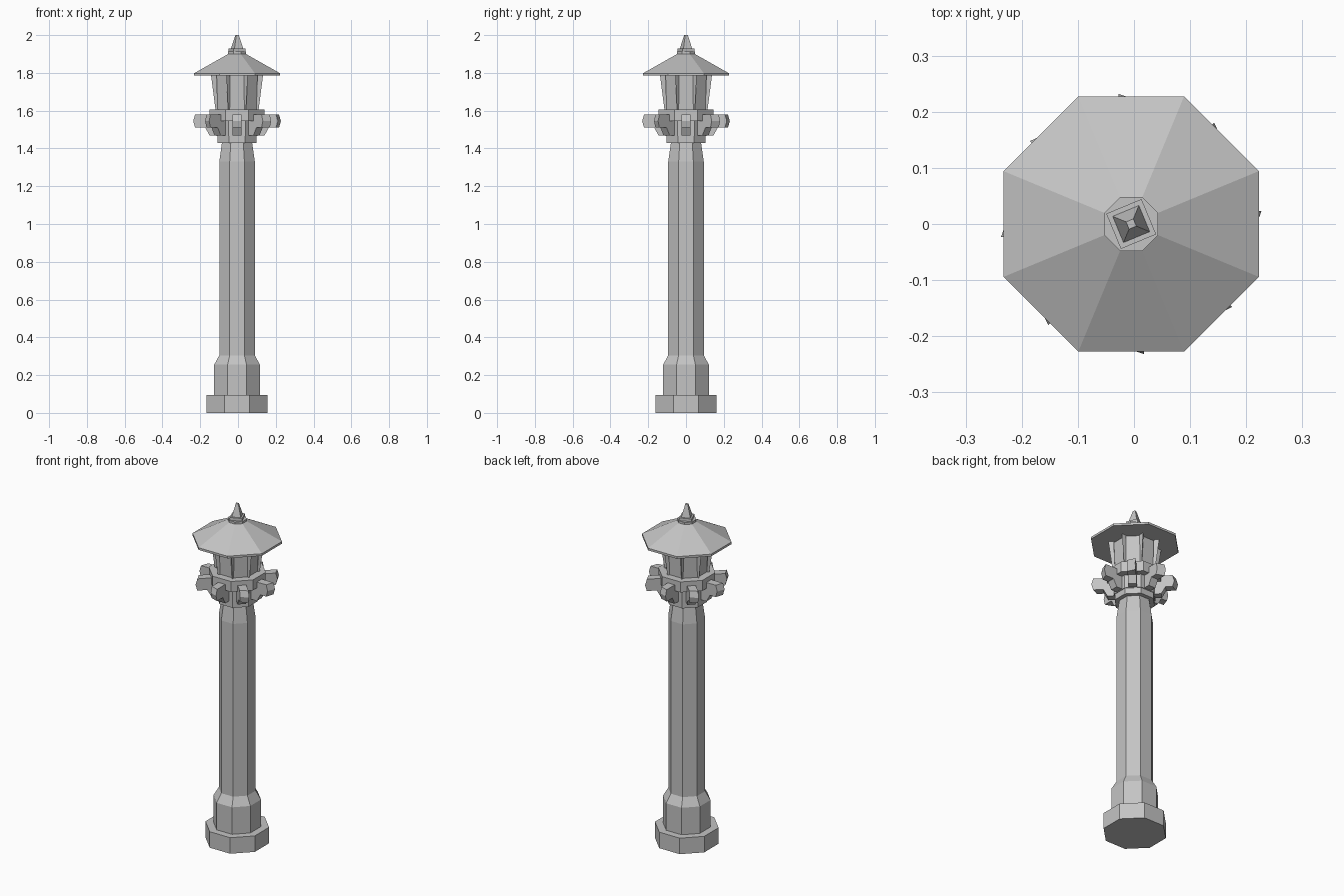
import bpy, bmesh, math
from mathutils import Matrix, Vector

cube = bpy.data.objects.get("Cube")
if cube:
    bpy.data.objects.remove(cube)

CX = -0.005

stone = bpy.data.materials.new("grey stone")
stone.use_nodes = True
GREY = (0.55, 0.55, 0.55, 1)
stone.diffuse_color = GREY
stone.node_tree.nodes["Principled BSDF"].inputs["Base Color"].default_value = GREY


def finish(bm, name):
    bmesh.ops.recalc_face_normals(bm, faces=bm.faces)
    mesh = bpy.data.meshes.new(name)
    bm.to_mesh(mesh)
    bm.free()
    mesh.materials.append(stone)
    obj = bpy.data.objects.new(name, mesh)
    obj.location.x = CX
    bpy.context.collection.objects.link(obj)
    return obj


def stack(bm, profile, sides=8):
    """Stack polygon rings from (apothem, height) pairs and cap both ends."""
    rings = []
    for apothem, z in profile:
        r = apothem / math.cos(math.pi / sides)
        angles = [math.radians(-22.5) + math.tau * i / sides for i in range(sides)]
        rings.append([bm.verts.new((r * math.cos(a), r * math.sin(a), z)) for a in angles])
    walls = []
    for low, high in zip(rings, rings[1:]):
        for i in range(sides):
            j = (i + 1) % sides
            walls.append(bm.faces.new((low[i], low[j], high[j], high[i])))
    bm.faces.new(rings[0][::-1])
    bm.faces.new(rings[-1])
    return walls


def turned(name, profile, sides=8):
    bm = bmesh.new()
    stack(bm, profile, sides)
    return finish(bm, name)


# Base, plinth and shaft
turned("base", [(0.162, 0), (0.162, 0.095)])
turned("shaft", [(0.121, 0.095), (0.121, 0.255), (0.094, 0.305),
                 (0.094, 1.33), (0.08, 1.43)])

# Collar, drum and balcony ring
turned("collar", [(0.104, 1.43), (0.104, 1.465)])
turned("drum", [(0.108, 1.465), (0.108, 1.55)])
turned("balcony_ring", [(0.145, 1.545), (0.145, 1.607)])

# Lantern with recessed, faceted windows
bm = bmesh.new()
windows = stack(bm, [(0.114, 1.605), (0.138, 1.79)])
bmesh.ops.inset_individual(bm, faces=windows, thickness=0.016, depth=0)
for face in windows:
    inward = -face.normal
    corners = sorted(face.verts, key=lambda v: v.co.z)
    for v in corners[:2]:
        v.co += inward * 0.012
    for v in corners[2:]:
        v.co += inward * 0.03
bmesh.ops.triangulate(bm, faces=windows)
finish(bm, "lantern")

# Roof with a thin eave
turned("roof", [(0.2275, 1.785), (0.2275, 1.798), (0.047, 1.9)])

# Finial
turned("roof_cap", [(0.048, 1.893), (0.048, 1.912)])
turned("finial_plate", [(0.034, 1.91), (0.034, 1.928)], 4)
turned("finial", [(0.026, 1.925), (0.007, 2.0)], 4)

# Eight projecting brackets with slanted ends
PROFILE = [(0.08, 1.468), (0.145, 1.468), (0.168, 1.51), (0.222, 1.51),
           (0.232, 1.545), (0.222, 1.58), (0.08, 1.58)]
HALF = 0.023
bm = bmesh.new()
for i in range(8):
    turn = Matrix.Rotation(math.tau * i / 8, 4, "Z")
    sides = []
    for y in (-HALF, HALF):
        slant = 0.016 if y < 0 else 0
        sides.append([bm.verts.new(turn @ Vector((x - slant * (x > 0.2), y, z)))
                      for x, z in PROFILE])
    right, left = sides
    bm.faces.new(right)
    bm.faces.new(left[::-1])
    for a in range(len(PROFILE)):
        b = (a + 1) % len(PROFILE)
        bm.faces.new((right[a], left[a], left[b], right[b]))
finish(bm, "brackets")
